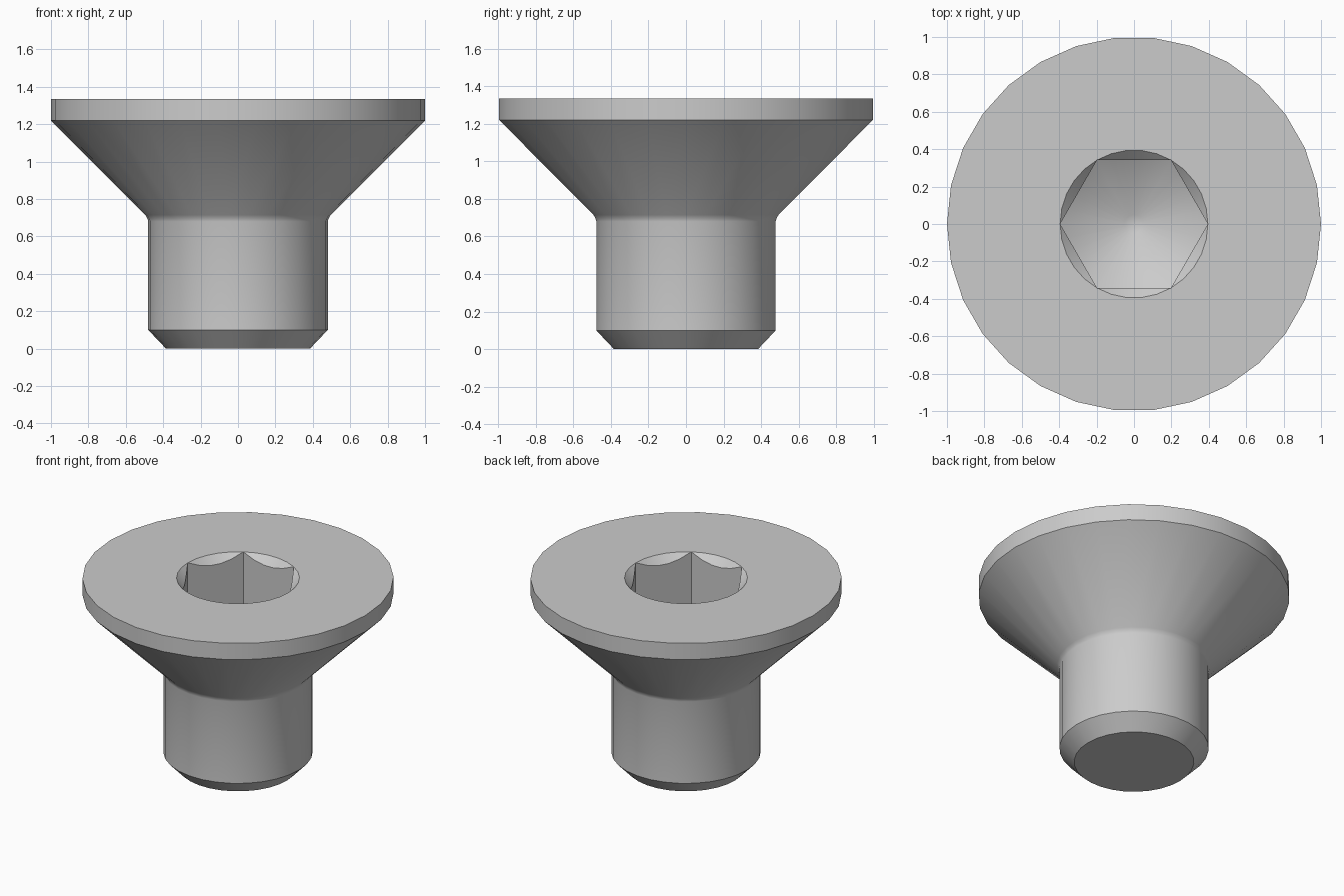
import bpy, bmesh, math

cube = bpy.data.objects.get("Cube")
if cube:
    bpy.data.objects.remove(cube)

SIDES = 30
TOP = 1.335          # height of the flat head
SOCKET = 0.395       # corner radius of the hex socket
DEPTH = 0.45         # depth of the hex walls at the corners

steel = bpy.data.materials.new("grey steel")
steel.use_nodes = True
steel.diffuse_color = (0.6, 0.6, 0.6, 1)
steel.node_tree.nodes["Principled BSDF"].inputs["Base Color"].default_value = steel.diffuse_color


def circle(radius, z):
    return lambda a: (radius, z)


def hexagon(z, slope):
    # hexagonal ring lying on a cone that passes through the socket corners
    def point(a):
        off = (a + 1e-9) % (math.pi / 3) - math.pi / 6
        r = SOCKET * math.cos(math.pi / 6) / math.cos(off)
        return r, z - (SOCKET - r) * slope
    return point


# Rings from the shank tip, up the outside, then down into the socket
rings = [
    circle(0.385, 0), circle(0.48, 0.1),                            # tip chamfer, shank
    circle(0.48, 0.68), circle(0.484, 0.695), circle(0.495, 0.715),  # neck fillet
    circle(1, 1.22), circle(1, TOP),                                # cone and rim
    circle(SOCKET, TOP),                                            # flat top
    hexagon(TOP, 1), hexagon(TOP - DEPTH, 0.577),                   # countersink, hex walls
    circle(0.05, TOP - DEPTH - (SOCKET - 0.05) * 0.577),            # drilled floor
]

bm = bmesh.new()
loops = []
for ring in rings:
    loop = []
    for i in range(SIDES):
        a = math.tau * i / SIDES
        r, z = ring(a)
        loop.append(bm.verts.new((r * math.cos(a), r * math.sin(a), z)))
    loops.append(loop)

for low, high in zip(loops, loops[1:]):
    for i in range(SIDES):
        j = (i + 1) % SIDES
        bm.faces.new((low[i], low[j], high[j], high[i]))
bm.faces.new(loops[0][::-1])
bm.faces.new(loops[-1])

# Socket corners touch the rim of the countersink
bmesh.ops.remove_doubles(bm, verts=bm.verts, dist=1e-4)
bmesh.ops.recalc_face_normals(bm, faces=bm.faces)

mesh = bpy.data.meshes.new("countersunk_screw")
bm.to_mesh(mesh)
bm.free()
mesh.materials.append(steel)
screw = bpy.data.objects.new("countersunk_screw", mesh)
bpy.context.collection.objects.link(screw)

bpy.ops.object.select_all(action='DESELECT')
screw.select_set(True)
bpy.context.view_layer.objects.active = screw
bpy.ops.object.shade_smooth_by_angle(angle=math.radians(32))
